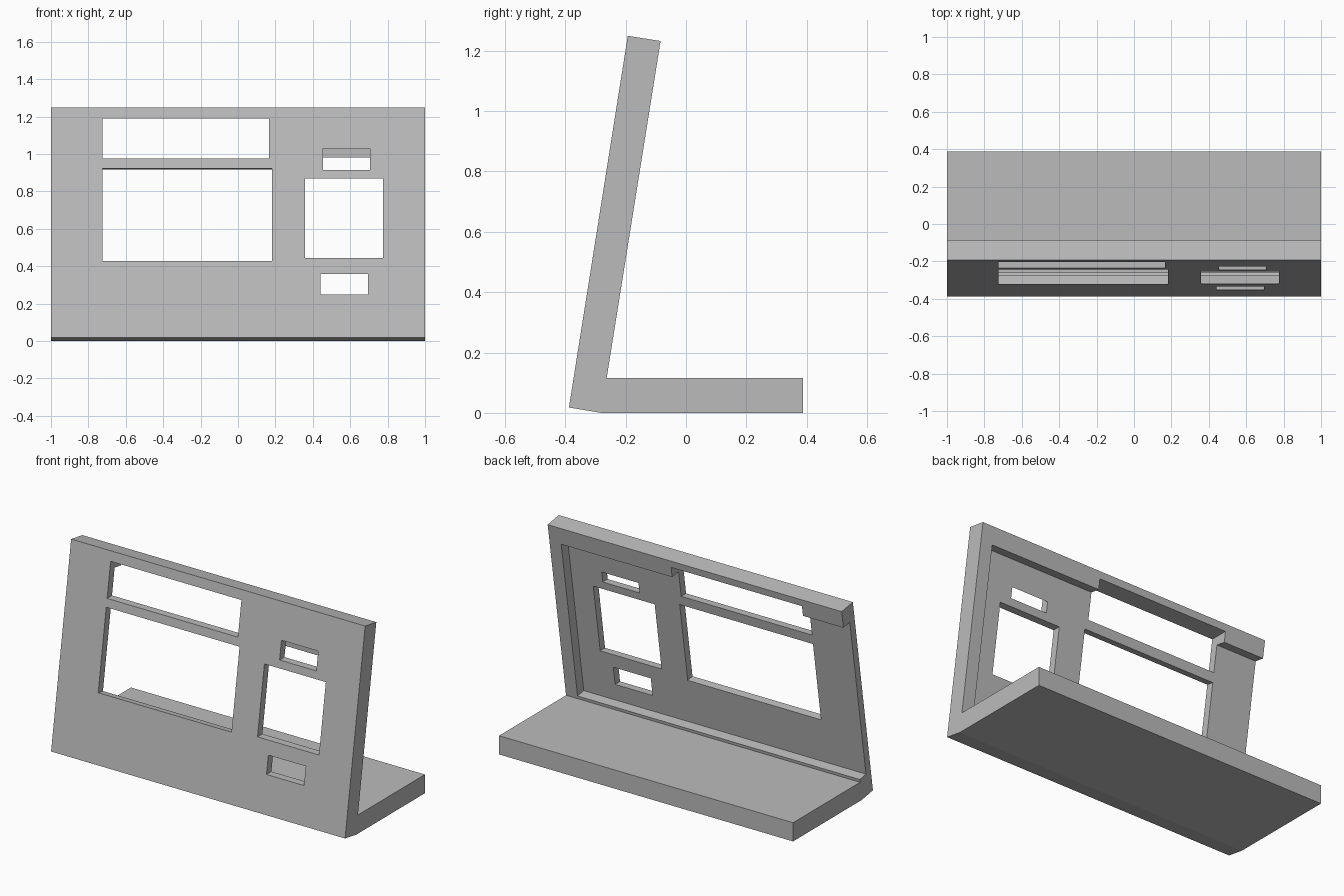
import bpy, bmesh
from math import radians
from mathutils import Matrix, Vector

cube = bpy.data.objects.get("Cube")
if cube:
    bpy.data.objects.remove(cube, do_unlink=True)

grey = bpy.data.materials.new("light grey")
grey.use_nodes = True
grey.diffuse_color = (0.5, 0.5, 0.5, 1)
grey.node_tree.nodes["Principled BSDF"].inputs["Base Color"].default_value = (0.5, 0.5, 0.5, 1)

# Frame of the leaning panel: y is depth from its front face, z runs up its slope
LEAN = Matrix.Translation((0, -0.388, 0.018)) @ Matrix.Rotation(radians(-9), 4, 'X')
UPRIGHT = Matrix.Identity(4)


def make_object(name, bm):
    bmesh.ops.recalc_face_normals(bm, faces=bm.faces[:])
    mesh = bpy.data.meshes.new(name)
    bm.to_mesh(mesh)
    bm.free()
    mesh.materials.append(grey)
    obj = bpy.data.objects.new(name, mesh)
    bpy.context.collection.objects.link(obj)
    return obj


def extrude_profile(name, points):
    """Sweep a side profile of (y, z) points across the full width."""
    bm = bmesh.new()
    face = bm.faces.new([bm.verts.new((-1, y, z)) for y, z in points])
    swept = bmesh.ops.extrude_face_region(bm, geom=[face])["geom"]
    bmesh.ops.translate(bm, vec=(2, 0, 0),
                        verts=[v for v in swept if isinstance(v, bmesh.types.BMVert)])
    return make_object(name, bm)


def cut_box(target, x, y, z, frame=UPRIGHT):
    """Cut a box given by its x, y and z ranges out of the target."""
    bm = bmesh.new()
    bmesh.ops.create_cube(bm, size=1)
    lo, hi = Vector((x[0], y[0], z[0])), Vector((x[1], y[1], z[1]))
    box = Matrix.Translation((lo + hi) / 2) @ Matrix.Diagonal((*(hi - lo), 1))
    bm.transform(frame @ box)
    cutter = make_object("cutter", bm)
    cutter.hide_render = True
    mod = target.modifiers.new("cut", 'BOOLEAN')
    mod.operation, mod.solver, mod.object = 'DIFFERENCE', 'EXACT', cutter
    bpy.context.view_layer.objects.active = target
    bpy.ops.object.modifier_apply(modifier=mod.name)
    bpy.data.objects.remove(cutter, do_unlink=True)


# Leaning panel and flat foot in one L-shaped profile
THICK, LENGTH = 0.11, 1.247
front_low, front_top, back_top = [(LEAN @ Vector((0, d, s))).yz for d, s in
                                  ((0, 0), (0, LENGTH), (THICK, LENGTH))]
stand = extrude_profile("panel_stand", [
    front_low, front_top, back_top,
    (-0.263, 0.115), (0.388, 0.115), (0.388, 0), (-0.28, 0)])

# Shallow recess in the back, open at one side
cut_box(stand, (-1.1, 0.92), (0.047, 0.13), (0.134, 1.14), LEAN)

# Main screen opening, square to the panel
cut_box(stand, (-0.725, 0.182), (-0.1, 0.2), (0.415, 0.917), LEAN)

# Level openings: upper display, square window, lower slot
for x, z in (((-0.725, 0.165), (0.975, 1.19)),
             ((0.357, 0.775), (0.445, 0.868)),
             ((0.44, 0.695), (0.248, 0.36))):
    cut_box(stand, x, (-0.6, 0.1), z)

# Upper slot, which only breaks through along its lower part
cut_box(stand, (0.455, 0.705), (-0.6, -0.188), (0.915, 1.03))
